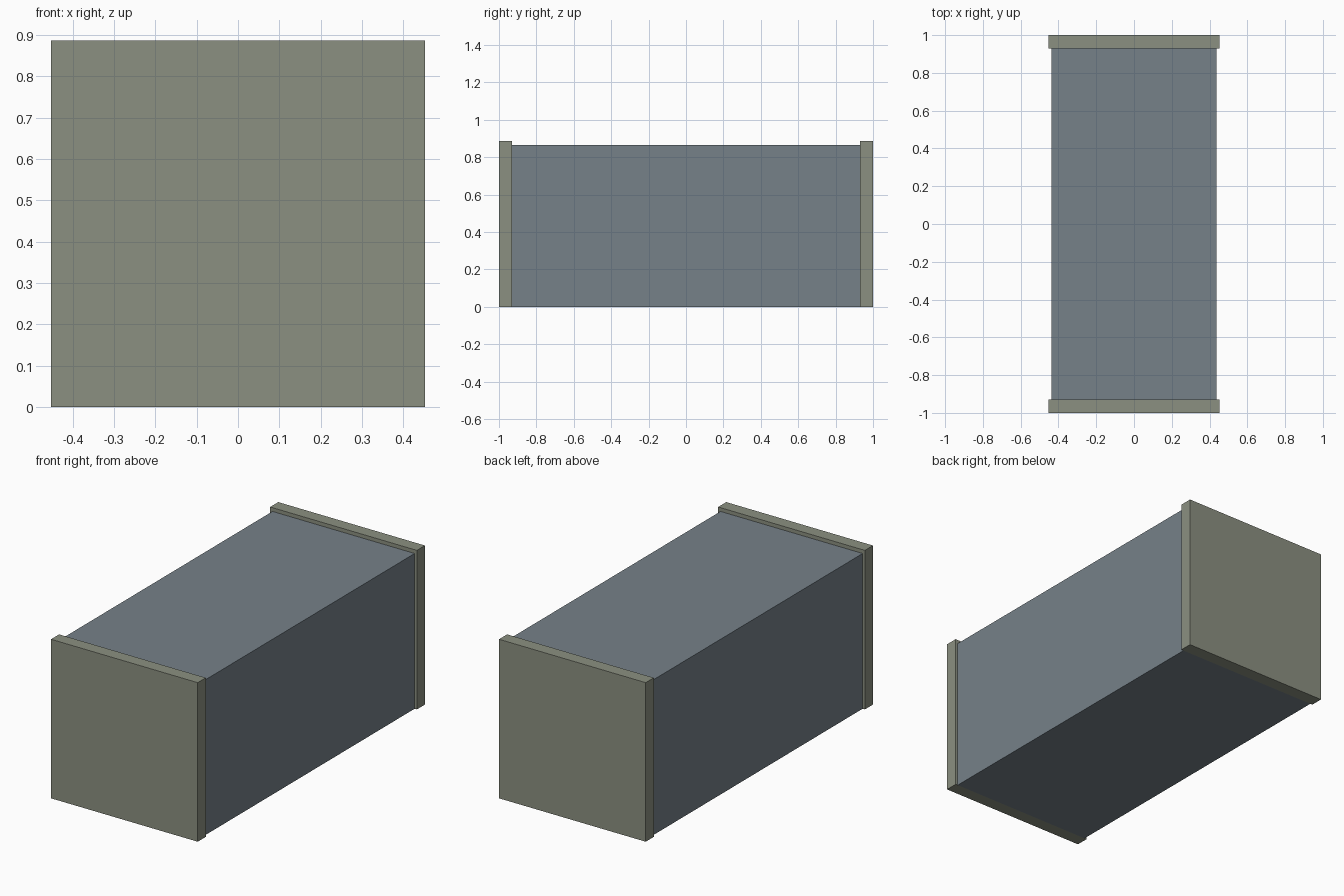
import bpy

if "Cube" in bpy.data.objects:
    bpy.data.objects.remove(bpy.data.objects["Cube"])


def material(name, rgb):
    mat = bpy.data.materials.new(name)
    mat.diffuse_color = (*rgb, 1)
    mat.use_nodes = True
    mat.node_tree.nodes["Principled BSDF"].inputs["Base Color"].default_value = mat.diffuse_color
    return mat


def box(name, lo, hi, mat):
    centre = [(a + b) / 2 for a, b in zip(lo, hi)]
    bpy.ops.mesh.primitive_cube_add(size=1, location=centre)
    obj = bpy.context.object
    obj.name = name
    obj.scale = [b - a for a, b in zip(lo, hi)]
    bpy.ops.object.transform_apply(location=False, rotation=False, scale=True)
    obj.data.materials.append(mat)
    return obj


blue_grey = material("blue_grey", (0.18, 0.22, 0.25))
olive_grey = material("olive_grey", (0.26, 0.28, 0.22))

# Long body between the end panels
HALF_W, INNER_Y = 0.452, 0.929
box("body", (-0.438, -INNER_Y, 0), (0.438, INNER_Y, 0.865), blue_grey)

# Slightly larger panels capping both ends
for name, y0, y1 in (("front_panel", -1, -INNER_Y), ("back_panel", INNER_Y, 1)):
    box(name, (-HALF_W, y0, 0), (HALF_W, y1, 0.886), olive_grey)
